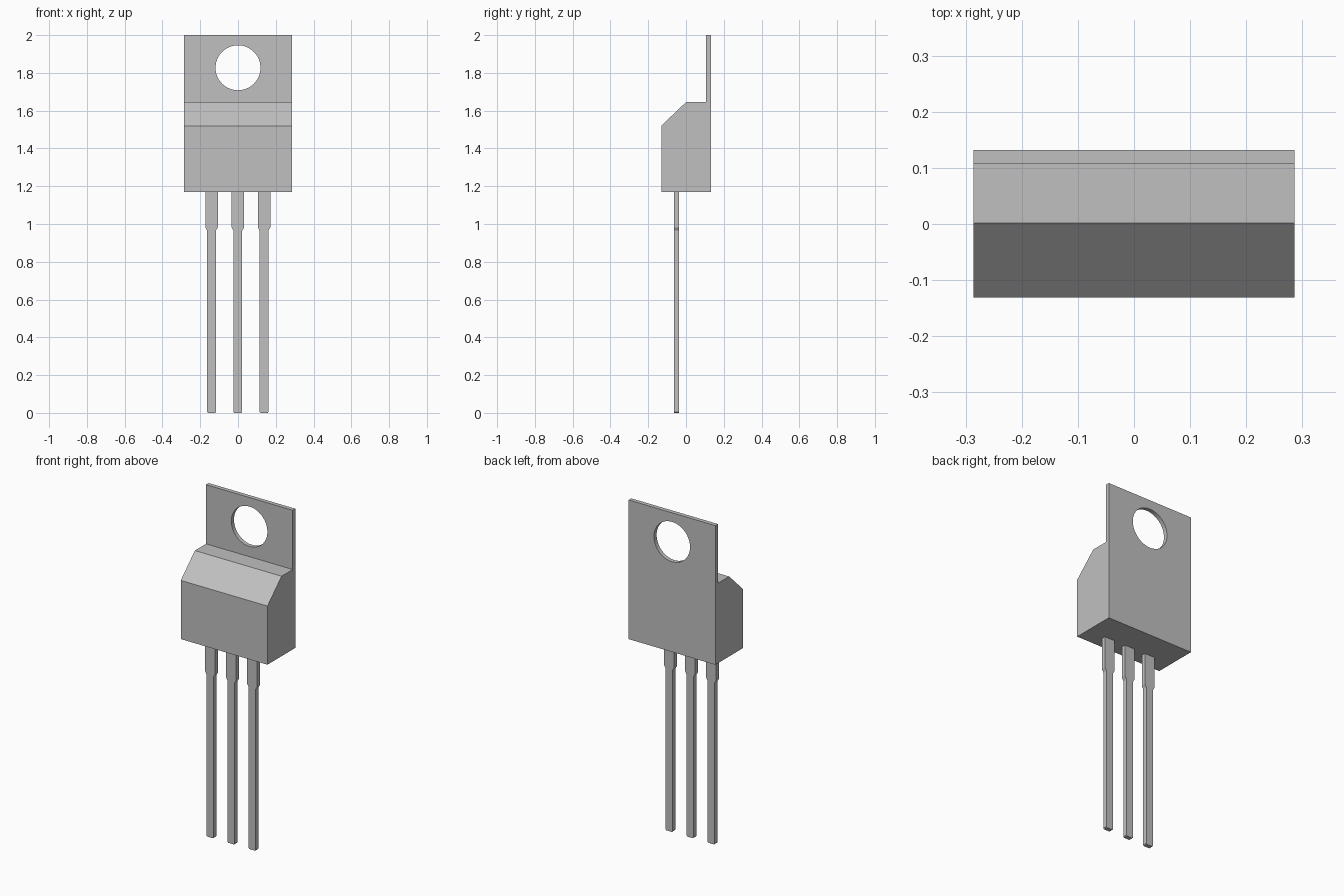
import bpy, bmesh
from mathutils import Vector

if "Cube" in bpy.data.objects:
    bpy.data.objects.remove(bpy.data.objects["Cube"])

GREY = (0.53, 0.53, 0.53, 1)
grey = bpy.data.materials.new("plain grey")
grey.use_nodes = True
grey.diffuse_color = GREY
grey.node_tree.nodes["Principled BSDF"].inputs["Base Color"].default_value = GREY


def prism(name, outline, sweep):
    """Extrude a closed outline of 3D points along the sweep vector."""
    bm = bmesh.new()
    face = bm.faces.new([bm.verts.new(p) for p in outline])
    result = bmesh.ops.extrude_face_region(bm, geom=[face])
    moved = [g for g in result["geom"] if isinstance(g, bmesh.types.BMVert)]
    bmesh.ops.translate(bm, verts=moved, vec=Vector(sweep))
    bmesh.ops.recalc_face_normals(bm, faces=bm.faces)
    mesh = bpy.data.meshes.new(name)
    bm.to_mesh(mesh)
    bm.free()
    mesh.materials.append(grey)
    obj = bpy.data.objects.new(name, mesh)
    bpy.context.collection.objects.link(obj)
    return obj


# Chamfered body and mounting tab share one side profile (y, z)
half = 0.286
profile = [(-0.131, 1.17), (0.132, 1.17), (0.132, 2), (0.107, 2),
           (0.107, 1.647), (0.002, 1.647), (-0.131, 1.52)]
body = prism("body_and_tab", [(-half, y, z) for y, z in profile], (2 * half, 0, 0))

# Round mounting hole through the tab
bpy.ops.mesh.primitive_cylinder_add(vertices=64, radius=0.119, depth=0.2,
                                    location=(0, 0.12, 1.827),
                                    rotation=(1.5708, 0, 0))
cutter = bpy.context.object
cutter.name = "hole_cutter"
cutter.hide_render = True
cutter.data.materials.append(grey)
hole = body.modifiers.new("mounting hole", "BOOLEAN")
hole.operation = "DIFFERENCE"
hole.solver = "EXACT"
hole.object = cutter
bpy.context.view_layer.objects.active = body
bpy.ops.object.modifier_apply(modifier=hole.name)
bpy.data.objects.remove(cutter)

# Three flat leads: wide shoulder, short taper, narrow pin with a clipped tip
side = [(0.019, 0), (0.023, 0.005), (0.023, 0.965), (0.033, 0.982), (0.033, 1.18)]
outline = side + [(-x, z) for x, z in reversed(side)]
for name, cx in (("right_lead", -0.14), ("middle_lead", -0.001), ("left_lead", 0.138)):
    prism(name, [(cx + x, -0.063, z) for x, z in outline], (0, 0.026, 0))
